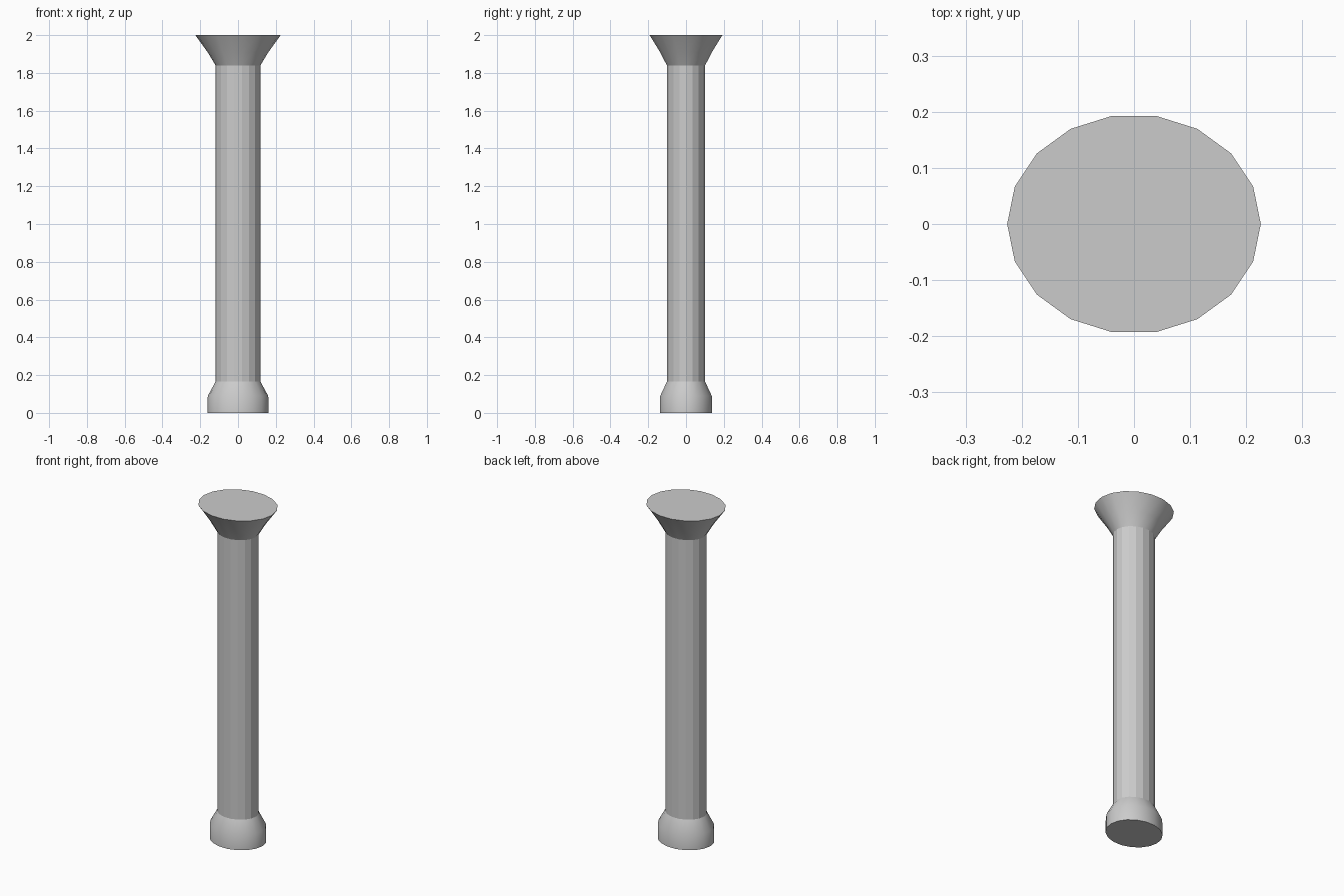
import bpy, bmesh
from math import cos, sin, tau, radians

if "Cube" in bpy.data.objects:
    bpy.data.objects.remove(bpy.data.objects["Cube"])

SIDES = 18
DEPTH = 0.866  # y radius relative to x radius


def loft(name, profile, smooth, close_bottom=False, close_top=False):
    """Oval lathe through (x radius, height) pairs."""
    bm = bmesh.new()
    rings = [[bm.verts.new((r * cos(tau * i / SIDES), r * DEPTH * sin(tau * i / SIDES), z))
              for i in range(SIDES)] for r, z in profile]
    for low, high in zip(rings, rings[1:]):
        for i in range(SIDES):
            j = (i + 1) % SIDES
            bm.faces.new((low[i], low[j], high[j], high[i]))
    if close_bottom:
        bm.faces.new(rings[0][::-1])
    if close_top:
        bm.faces.new(rings[-1])
    mesh = bpy.data.meshes.new(name)
    bm.to_mesh(mesh)
    bm.free()
    ob = bpy.data.objects.new(name, mesh)
    bpy.context.collection.objects.link(ob)
    if smooth:
        bpy.ops.object.select_all(action='DESELECT')
        ob.select_set(True)
        bpy.context.view_layer.objects.active = ob
        bpy.ops.object.shade_smooth_by_angle(angle=radians(40))
    return ob


# Rounded foot with a sloped shoulder
loft("column_base", [(0.162, 0), (0.16, 0.09), (0.119, 0.165)], True, close_bottom=True)

# Faceted shaft
loft("column_shaft", [(0.119, 0.165), (0.119, 1.84)], False)

# Flared capital
loft("column_capital", [(0.119, 1.84), (0.161, 1.91), (0.226, 2.0)], True, close_top=True)
